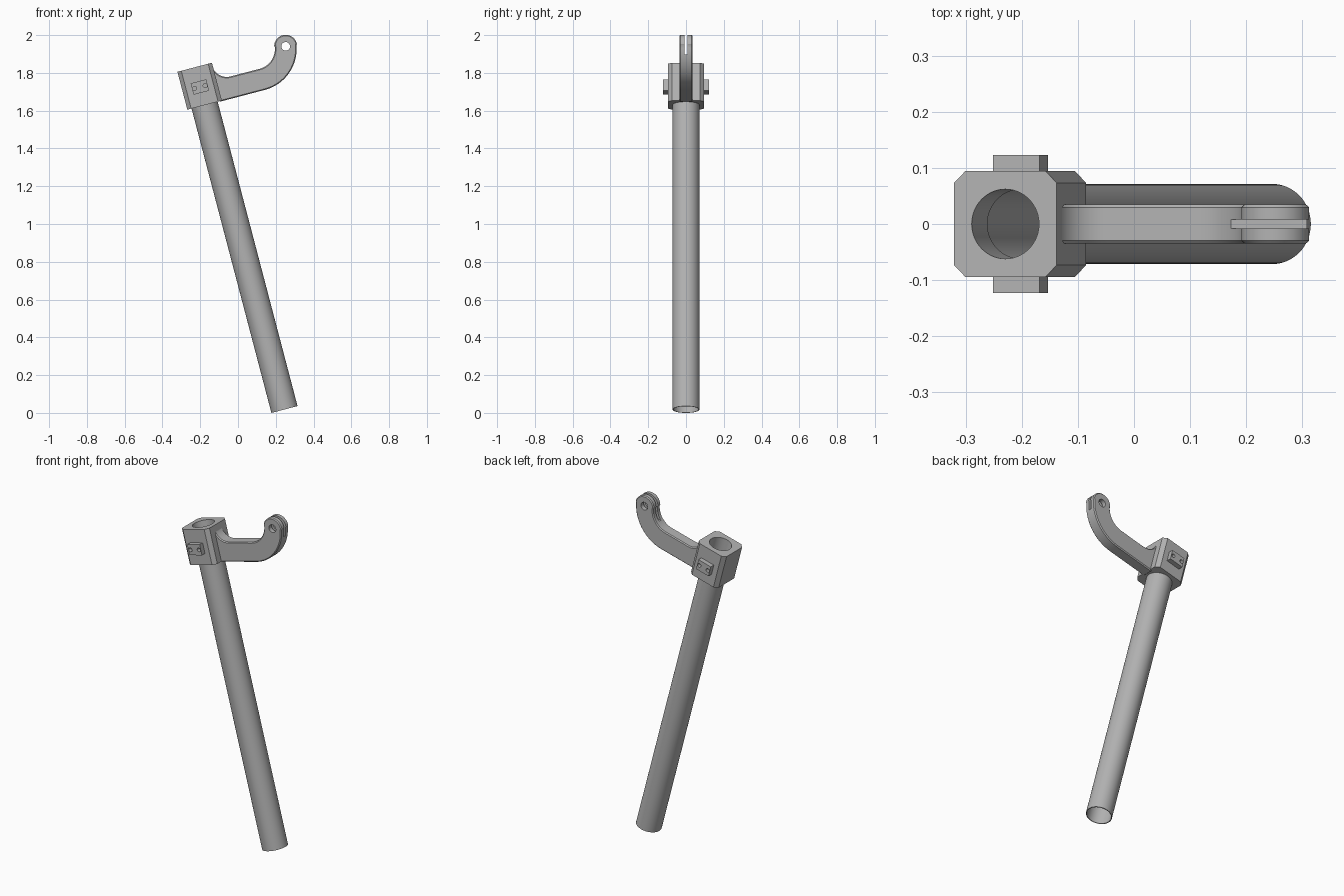
import bpy, bmesh, math
from math import cos, sin, radians
from mathutils import Matrix, Vector

if "Cube" in bpy.data.objects:
    bpy.data.objects.remove(bpy.data.objects["Cube"], do_unlink=True)

grey = bpy.data.materials.new("plain grey")
grey.use_nodes = True
colour = (0.45, 0.45, 0.45, 1)
grey.diffuse_color = colour
grey.node_tree.nodes["Principled BSDF"].inputs["Base Color"].default_value = colour

# Parts are modelled upright, then the whole assembly leans to the left
LEAN = Matrix.Translation((0.246, 0, 0.018)) @ Matrix.Rotation(radians(-14.7), 4, 'Y')

BLOCK_LOW, BLOCK_TOP, BLOCK_HALF = 1.666, 1.873, 0.0945
BLOCK_MID = (BLOCK_LOW + BLOCK_TOP) / 2
TUBE_R, TUBE_TOP = 0.0715, 1.763
HUB = Vector((0.494, 0, 1.858))


def make(name, bm):
    bmesh.ops.recalc_face_normals(bm, faces=bm.faces)
    mesh = bpy.data.meshes.new(name)
    bm.to_mesh(mesh)
    bm.free()
    mesh.materials.append(grey)
    obj = bpy.data.objects.new(name, mesh)
    bpy.context.collection.objects.link(obj)
    return obj


def box(name, centre, size):
    bm = bmesh.new()
    bmesh.ops.create_cube(bm, size=1, matrix=Matrix.Translation(centre) @ Matrix.Diagonal((*size, 1)))
    return make(name, bm)


def cylinder(name, centre, radius, depth, along_y=False, sides=48):
    bm = bmesh.new()
    turn = Matrix.Rotation(radians(90 if along_y else 0), 4, 'X')
    bmesh.ops.create_cone(bm, cap_ends=True, segments=sides, radius1=radius, radius2=radius,
                          depth=depth, matrix=Matrix.Translation(centre) @ turn)
    return make(name, bm)


def select(obj):
    bpy.ops.object.select_all(action='DESELECT')
    obj.select_set(True)
    bpy.context.view_layer.objects.active = obj


def apply(obj, kind, **settings):
    select(obj)
    mod = obj.modifiers.new(kind.lower(), kind)
    for key, value in settings.items():
        setattr(mod, key, value)
    bpy.ops.object.modifier_apply(modifier=mod.name)


def cut(obj, cutter):
    apply(obj, 'BOOLEAN', operation='DIFFERENCE', solver='EXACT', object=cutter)
    bpy.data.objects.remove(cutter, do_unlink=True)


def arc(cx, cz, radius, start, end, steps):
    angles = [radians(start + (end - start) * i / steps) for i in range(steps + 1)]
    return [(cx + radius * cos(a), cz + radius * sin(a)) for a in angles]


# Long thin-walled tube, open at both ends
bm = bmesh.new()
rings = []
for radius, z in ((TUBE_R, 0), (TUBE_R, TUBE_TOP), (0.067, TUBE_TOP), (0.067, 0)):
    rings.append([bm.verts.new((x, y, z)) for x, y in arc(0, 0, radius, 0, 360, 64)[:-1]])
for a, b in zip(rings, rings[1:] + rings[:1]):
    for i in range(64):
        j = (i + 1) % 64
        bm.faces.new((a[i], a[j], b[j], b[i]))
tube = make("tube", bm)

# Clamp block: chamfered upright edges, narrow hole above a wider tube socket
bm = bmesh.new()
bmesh.ops.create_cube(bm, size=1, matrix=Matrix.Translation((0, 0, BLOCK_MID)) @ Matrix.Diagonal(
    (BLOCK_HALF * 2, BLOCK_HALF * 2, BLOCK_TOP - BLOCK_LOW, 1)))
upright = [e for e in bm.edges if abs(e.verts[0].co.z - e.verts[1].co.z) > 0.1]
bmesh.ops.bevel(bm, geom=upright, offset=0.021, segments=1, affect='EDGES')
block = make("clamp_block", bm)
cut(block, cylinder("hole_cutter", (0, 0, BLOCK_MID), 0.062, 0.4, sides=64))
cut(block, cylinder("socket_cutter", (0, 0, TUBE_TOP - 0.1), TUBE_R, 0.2, sides=64))

# Bolt pads on the front and back, each with two small holes
pads = []
for side, name in ((-1, "front_pad"), (1, "back_pad")):
    pad = box(name, (0, side * 0.107, 1.765), (0.085, 0.032, 0.062))
    for x in (-0.029, 0.029):
        cut(pad, cylinder("bolt_cutter", (x, side * 0.12, 1.765), 0.011, 0.04, True, 24))
    pads.append(pad)

# Curved arm: fillet at the block, straight run, bend, round hub
bend = (0.33, 1.887)
outline = [(0.08, 1.663)]
outline += arc(*bend, 0.224, -90, -10, 20)
outline += arc(HUB.x, HUB.z, 0.061, -10, 170, 24)[1:-1]
outline += arc(*bend, 0.109, -10, -90, 14)
outline += arc(0.171, 1.858, 0.08, -90, -180, 10)
outline += [(0.08, 1.858)]
bm = bmesh.new()
face = bm.faces.new([bm.verts.new((x, -0.035, z)) for x, z in outline])
grown = bmesh.ops.extrude_face_region(bm, geom=[face])["geom"]
bmesh.ops.translate(bm, vec=(0, 0.07, 0), verts=[v for v in grown if isinstance(v, bmesh.types.BMVert)])
arm = make("curved_arm", bm)
apply(arm, 'BEVEL', width=0.006, segments=1, limit_method='ANGLE', angle_limit=radians(50))

# Pin hole and narrow slot through the hub
cut(arm, cylinder("pin_cutter", HUB, 0.023, 0.2, True, 32))
cut(arm, box("slot_cutter", (0.5, 0, 1.901), (0.3, 0.016, 0.2)))

for obj in [tube, block, arm] + pads:
    select(obj)
    bpy.ops.object.shade_smooth_by_angle(angle=radians(30))
    obj.matrix_world = LEAN
